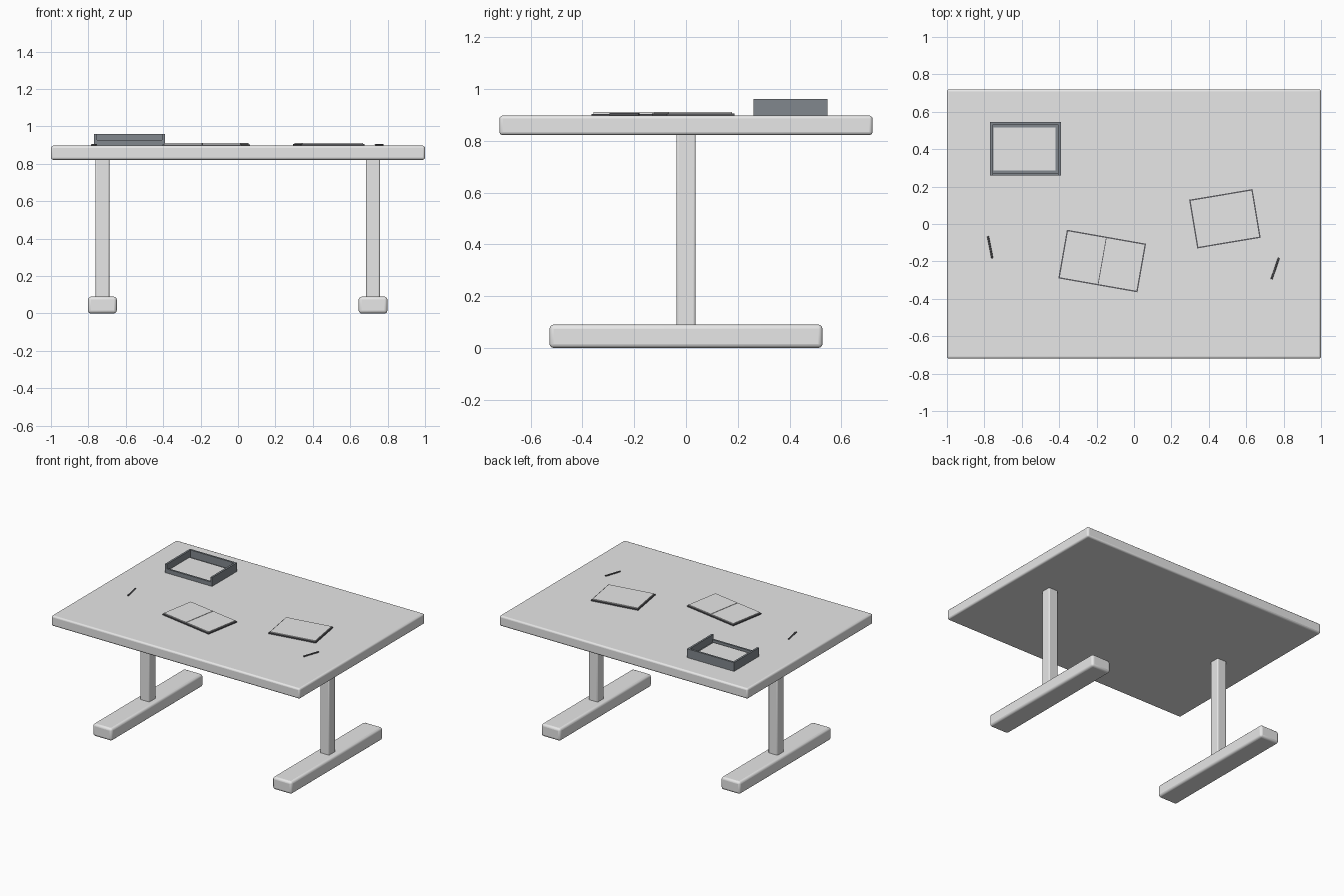
import bpy
import math
from mathutils import Matrix, Vector

cube = bpy.data.objects.get("Cube")
if cube:
    bpy.data.objects.remove(cube, do_unlink=True)


def material(name, rgb):
    m = bpy.data.materials.new(name)
    m.use_nodes = True
    m.diffuse_color = (*rgb, 1)
    m.node_tree.nodes["Principled BSDF"].inputs["Base Color"].default_value = (*rgb, 1)
    return m


light = material("light grey", (0.8, 0.8, 0.8))
slate = material("slate grey", (0.22, 0.245, 0.27))
dark = material("dark grey", (0.1, 0.1, 0.11))

TOP = 0.897  # height of the work surface


def box(name, lo, hi, mat, bevel=0.0, segments=3, frame=None):
    """Box between two corners, optionally placed in a rotated frame."""
    lo, hi = Vector(lo), Vector(hi)
    bpy.ops.mesh.primitive_cube_add(size=1)
    ob = bpy.context.object
    ob.name = name
    size = hi - lo
    ob.data.transform(Matrix.Diagonal((*size, 1)))
    ob.matrix_world = (frame or Matrix()) @ Matrix.Translation((lo + hi) / 2)
    ob.data.materials.append(mat)
    if bevel:
        mod = ob.modifiers.new("Rounded edges", 'BEVEL')
        mod.width = bevel
        mod.segments = segments
        bpy.ops.object.shade_smooth_by_angle(angle=math.radians(40))
    return ob


def on_desk(x, y, degrees):
    return Matrix.Translation((x, y, TOP)) @ Matrix.Rotation(math.radians(degrees), 4, 'Z')


# Table
box("tabletop", (-1, -0.72, 0.822), (1, 0.72, TOP), light, 0.012)
for side, x in (("right", -0.725), ("left", 0.722)):
    box(side + "_post", (x - 0.037, -0.037, 0.08), (x + 0.037, 0.037, 0.83), light, 0.008)
    box(side + "_foot", (x - 0.077, -0.527, 0), (x + 0.077, 0.527, 0.09), light, 0.016)

# Paper tray: tall back and sides, low front lip, paper inside
tray = on_desk(-0.58, 0.403, 0)
W, D, T, H = 0.189, 0.143, 0.014, 0.064
box("tray_floor", (-W, -D, 0), (W, D, 0.01), slate, frame=tray)
box("tray_back", (-W, D - T, 0), (W, D, H), slate, frame=tray)
box("tray_front_lip", (-W, -D, 0), (W, -D + T, 0.03), slate, frame=tray)
for side, s in (("right", -1), ("left", 1)):
    x = s * (W - T / 2)
    box("tray_" + side + "_side", (x - T / 2, -D, 0), (x + T / 2, D, H), slate, frame=tray)
box("tray_paper", (-W + T + 0.004, -0.118, 0.01), (0.16, 0.112, 0.018), light, frame=tray)

# Open notebook: dark cover with two page blocks
book = on_desk(-0.17, -0.198, -10)
box("notebook_cover", (-0.215, -0.132, 0), (0.215, 0.132, 0.007), dark, frame=book)
for side, s in (("right", -1), ("left", 1)):
    x = s * 0.105
    box("notebook_" + side + "_page", (x - 0.103, -0.125, 0.007), (x + 0.103, 0.125, 0.014),
        light, frame=book)

# Writing pad: dark backing and a sheet block
pad = on_desk(0.486, 0.028, 9.5)
box("pad_backing", (-0.172, -0.132, 0), (0.172, 0.132, 0.008), dark, frame=pad)
box("pad_sheets", (-0.165, -0.125, 0.008), (0.165, 0.125, 0.014), light, frame=pad)

# Pens
for side, x, y, turn in (("right", -0.769, -0.125, 11), ("left", 0.755, -0.238, -19)):
    bpy.ops.mesh.primitive_cylinder_add(vertices=12, radius=0.005, depth=0.12)
    pen = bpy.context.object
    pen.name = side + "_pen"
    pen.matrix_world = on_desk(x, y, turn) @ Matrix.Translation((0, 0, 0.005)) @ \
        Matrix.Rotation(math.pi / 2, 4, 'X')
    pen.data.materials.append(dark)
    bpy.ops.object.shade_smooth_by_angle(angle=math.radians(40))
